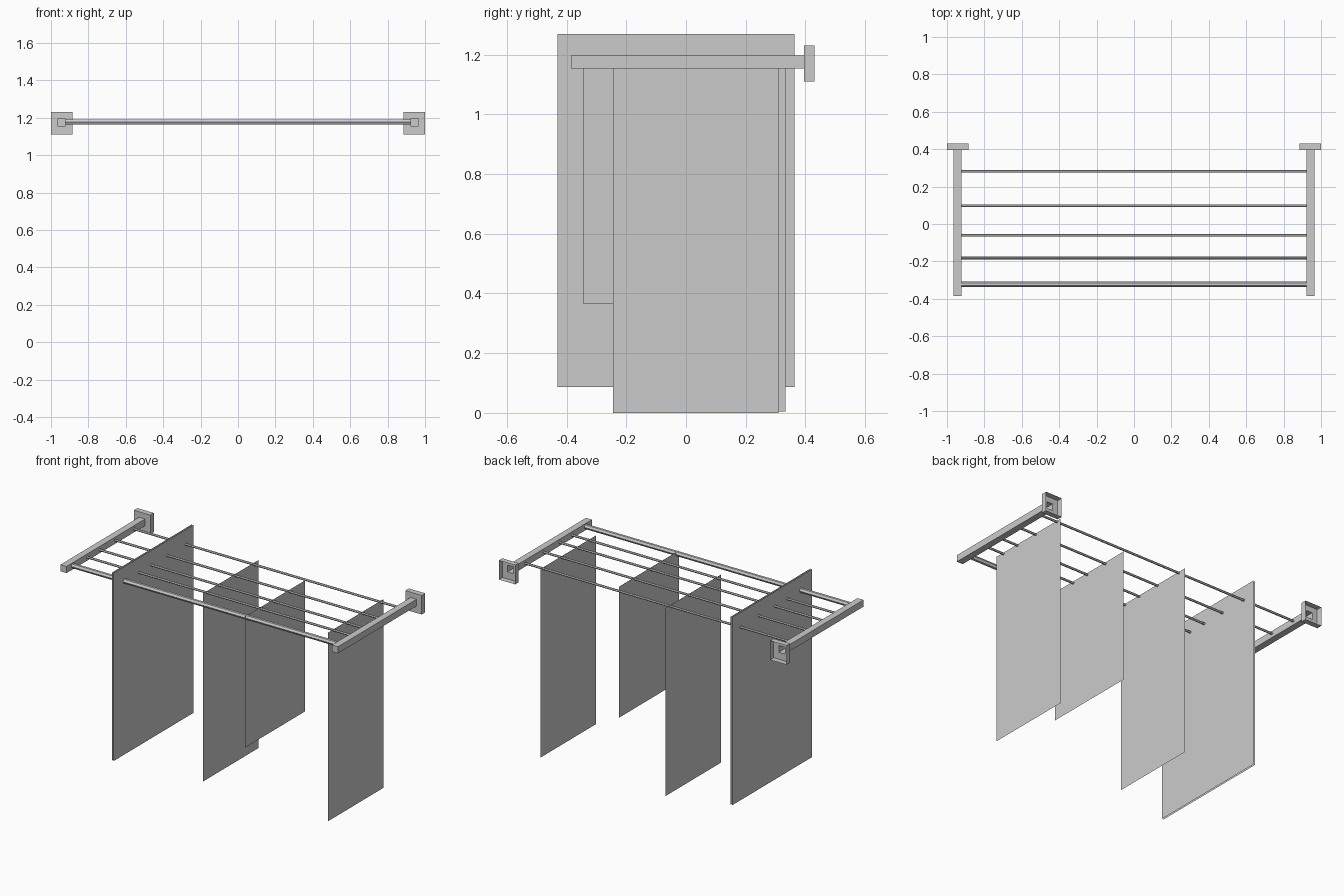
import bpy
import math
from mathutils import Matrix

if "Cube" in bpy.data.objects:
    bpy.data.objects.remove(bpy.data.objects["Cube"])


def make(name, verts, faces):
    mesh = bpy.data.meshes.new(name)
    mesh.from_pydata(verts, [], faces)
    mesh.update()
    ob = bpy.data.objects.new(name, mesh)
    bpy.context.collection.objects.link(ob)
    return ob


# Side arm and its hollow wall plate: square loops joined from back to front
def arm(name, side):
    cx = 0.943 * side
    # y, half width, half height, centre z
    loops = [(0.43, 0.057, 0.06, 1.17), (0.395, 0.057, 0.06, 1.17),
             (0.395, 0.021, 0.021, 1.175), (-0.385, 0.021, 0.021, 1.175)]
    verts, faces = [], []
    for y, hx, hz, z in loops:
        verts += [(cx + sx * hx, y, z + sz * hz)
                  for sx, sz in ((-1, -1), (1, -1), (1, 1), (-1, 1))]
    for k in range(len(loops) - 1):
        for i in range(4):
            j = (i + 1) % 4
            a, b = k * 4, k * 4 + 4
            faces.append((a + i, b + i, b + j, a + j))
    faces.append((12, 13, 14, 15))
    make(name, verts, faces)


# Bar running between the arms
def bar(name, y, radius, sides, z=1.177, half=0.924):
    verts, faces = [], []
    for x in (-half, half):
        for i in range(sides):
            t = 2 * math.pi * i / sides
            verts.append((x, y + radius * math.cos(t), z + radius * math.sin(t)))
    for i in range(sides):
        j = (i + 1) % sides
        faces.append((i, j, sides + j, sides + i))
    make(name, verts, faces)


# Flat hanging cloth, perpendicular to the bars
def cloth(name, x, y0, y1, z0, z1):
    make(name, [(x, y0, z0), (x, y1, z0), (x, y1, z1), (x, y0, z1)],
         [(0, 1, 2, 3)])


arm("left_arm", -1)
arm("right_arm", 1)

for n, y in enumerate((0.282, 0.098, -0.06, -0.182)):
    bar(f"thin_bar_{n + 1}", y, 0.007, 6)
bar("front_rail", -0.322, 0.015, 6)

# Large towel has two layers
cloth("large_towel_outer", -0.574, -0.43, 0.364, 0.087, 1.268)
cloth("large_towel_inner", -0.563, -0.43, 0.364, 0.087, 1.268)
cloth("middle_towel", -0.09, -0.22, 0.334, 0.004, 1.185)
cloth("short_towel", 0.288, -0.343, 0.253, 0.365, 1.188)
cloth("right_towel", 0.795, -0.244, 0.309, 0.0, 1.185)
